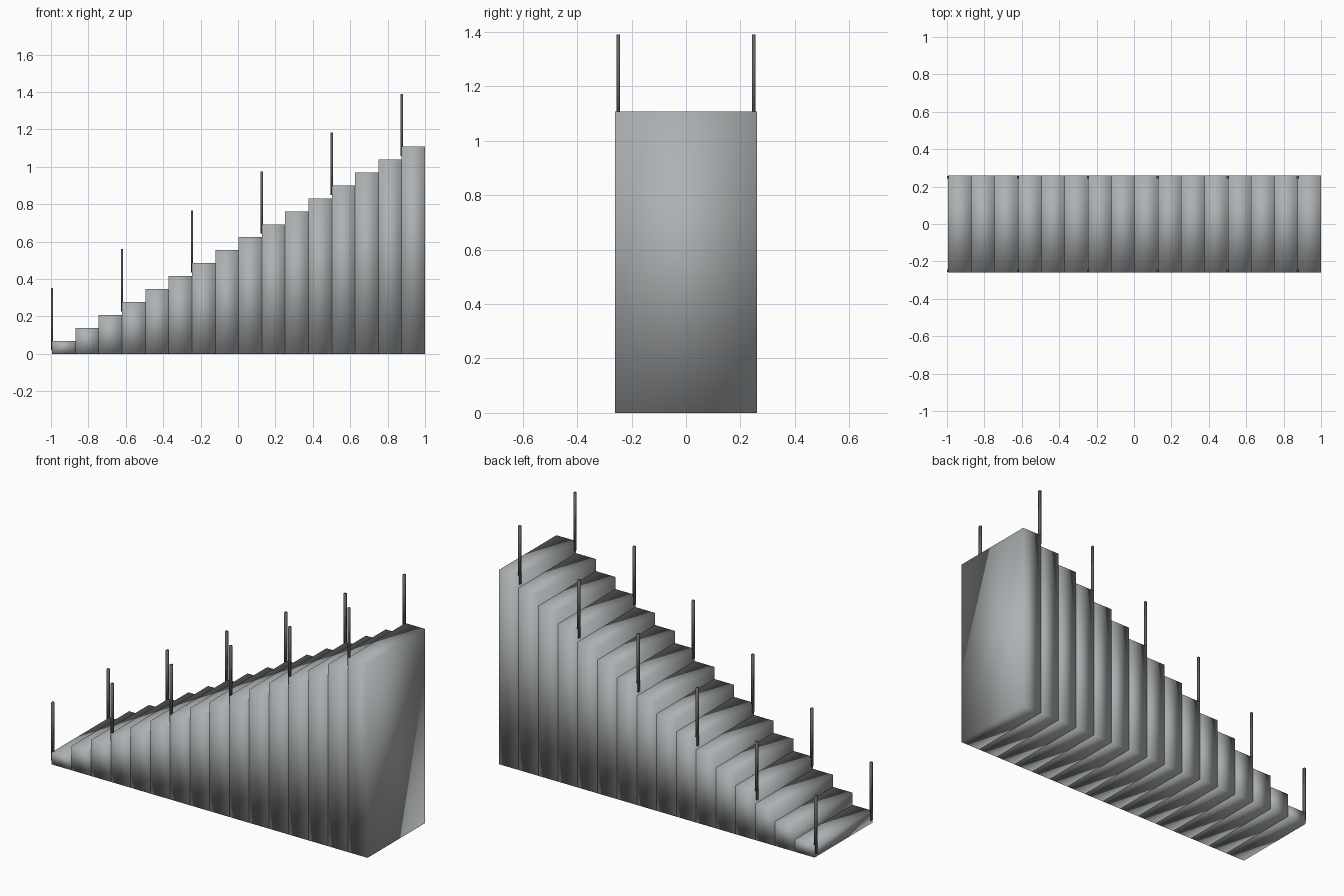
import bpy

if "Cube" in bpy.data.objects:
    bpy.data.objects.remove(bpy.data.objects["Cube"], do_unlink=True)

STEPS = 16
LEFT = -0.994                    # start of the flight
RUN = (1 - LEFT) / STEPS
RISE = 1.108 / STEPS
DEPTH = 0.52


def make_material(name, colour):
    mat = bpy.data.materials.new(name)
    mat.use_nodes = True
    mat.diffuse_color = colour
    mat.node_tree.nodes["Principled BSDF"].inputs["Base Color"].default_value = colour
    return mat


def make_box(name, size, centre, mat):
    bpy.ops.mesh.primitive_cube_add(size=1, location=centre)
    box = bpy.context.object
    box.name = name
    box.scale = size
    bpy.ops.object.transform_apply(location=False, rotation=False, scale=True)
    bpy.ops.object.shade_smooth()
    box.data.materials.append(mat)
    return box


stone = make_material("stone grey", (0.42, 0.44, 0.45, 1))
metal = make_material("dark metal", (0.12, 0.12, 0.12, 1))

# Solid steps, each a softly shaded block reaching the floor
for i in range(STEPS):
    top = RISE * (i + 1)
    make_box(f"step_{i + 1}", (RUN, DEPTH, top),
             (LEFT + RUN * (i + 0.5), 0, top / 2), stone)

# Pairs of railing posts on the leading edge of every third step
for i in range(0, STEPS, 3):
    top = RISE * (i + 1) + 0.282
    bottom = RISE * (i + 1) - 0.05
    for side, y in (("front", -0.249), ("back", 0.249)):
        make_box(f"{side}_post_{i // 3 + 1}", (0.012, 0.014, top - bottom),
                 (LEFT + RUN * i, y, (top + bottom) / 2), metal)
